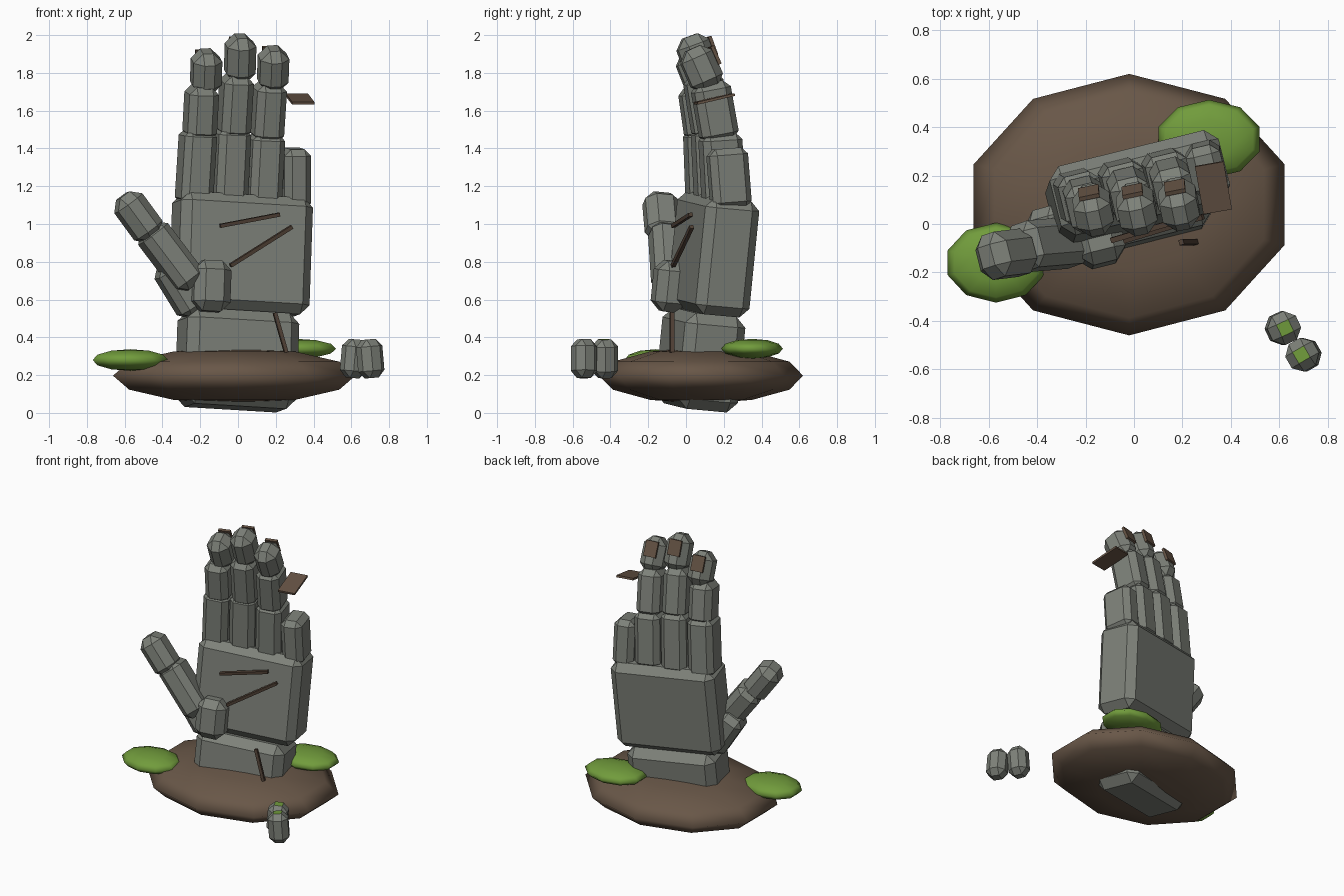
import bpy, bmesh, math
from mathutils import Vector, Matrix

if "Cube" in bpy.data.objects:
    bpy.data.objects.remove(bpy.data.objects["Cube"])


def mat(name, r, g, b):
    m = bpy.data.materials.new(name)
    m.diffuse_color = (r, g, b, 1)
    m.use_nodes = True
    m.node_tree.nodes["Principled BSDF"].inputs["Base Color"].default_value = m.diffuse_color
    return m


STONE = mat("grey stone", 0.205, 0.218, 0.19)
EARTH = mat("brown earth", 0.14, 0.095, 0.064)
MOSS = mat("green moss", 0.165, 0.33, 0.045)
NAIL = mat("nail brown", 0.13, 0.086, 0.058)
CRACK = mat("crack brown", 0.085, 0.055, 0.038)

HX = Vector((0.97, 0.24, -0.06)).normalized()   # across the hand
HZ = Vector((0.035, 0.10, 0.994)).normalized()  # up the hand


def frame(zaxis, xhint=HX):
    z = Vector(zaxis).normalized()
    x = (xhint - z * xhint.dot(z)).normalized()
    y = z.cross(x)
    return Matrix((x, y, z)).transposed()


def finish(name, bm, rot, loc, mats, smooth=False):
    bm.transform(Matrix.Translation(Vector(loc)) @ rot.to_4x4())
    bm.normal_update()
    for f in bm.faces:
        f.smooth = smooth
    me = bpy.data.meshes.new(name)
    bm.to_mesh(me)
    bm.free()
    for m in mats:
        me.materials.append(m)
    ob = bpy.data.objects.new(name, me)
    bpy.context.collection.objects.link(ob)
    return ob


def block(name, loc, size, rot, bevel=0.0, m=STONE, top=None):
    bm = bmesh.new()
    bmesh.ops.create_cube(bm, size=1)
    bmesh.ops.scale(bm, vec=size, verts=bm.verts)
    if bevel:
        bmesh.ops.bevel(bm, geom=bm.edges[:], offset=bevel, segments=1,
                        profile=0.5, affect='EDGES')
    bm.normal_update()
    if top:  # flat cap takes the second colour
        for f in bm.faces:
            if f.normal.z > 0.95:
                f.material_index = 1
    return finish(name, bm, rot, loc, [m] + ([top] if top else []))


def segment(name, p0, p1, w, t, bevel, m=STONE, xhint=HX):
    p0, p1 = Vector(p0), Vector(p1)
    return block(name, (p0 + p1) / 2, (w, t, (p1 - p0).length),
                 frame(p1 - p0, xhint), bevel, m)


def pad(name, loc, radii, m):
    bm = bmesh.new()
    bmesh.ops.create_uvsphere(bm, u_segments=10, v_segments=6, radius=1)
    bmesh.ops.scale(bm, vec=radii, verts=bm.verts)
    return finish(name, bm, Matrix.Identity(3), loc, [m], True)


# Ground mound and moss
pad("earth_mound", (-0.02, 0.08, 0.197), (0.675, 0.54, 0.148), EARTH)
pad("moss_left", (-0.57, -0.16, 0.28), (0.21, 0.165, 0.057), MOSS)
pad("moss_right", (0.31, 0.35, 0.34), (0.22, 0.163, 0.052), MOSS)

# Wrist and palm
H = frame(HZ)
block("wrist", (-0.005, 0.075, 0.28), (0.61, 0.33, 0.51), H, 0.055)
block("palm", (0.015, 0.145, 0.84), (0.72, 0.295, 0.62), H, 0.05)

# Thumb
block("thumb_mound", (-0.145, -0.075, 0.67), (0.20, 0.19, 0.27), H, 0.05)
segment("thumb_root", (-0.22, 0.0, 0.53), (-0.38, -0.03, 0.79), 0.17, 0.19, 0.04)
segment("thumb_lower", (-0.24, -0.075, 0.67), (-0.475, -0.095, 0.98), 0.17, 0.20, 0.042)
segment("thumb_tip", (-0.445, -0.115, 0.925), (-0.61, -0.135, 1.15), 0.165, 0.19, 0.05)

# Fingers: proximal, middle and tip points, with a nail on each tip
fingers = {
    "index": [(-0.235, 0.115, 1.10), (-0.21, 0.10, 1.50), (-0.205, 0.10, 1.45),
              (-0.19, 0.06, 1.73), (-0.172, 0.10, 1.70), (-0.165, 0.015, 1.915)],
    "middle": [(-0.05, 0.16, 1.10), (-0.03, 0.14, 1.51), (-0.025, 0.14, 1.46),
               (-0.005, 0.085, 1.79), (0.008, 0.105, 1.76), (0.015, 0.02, 1.995)],
    "ring": [(0.13, 0.20, 1.10), (0.15, 0.18, 1.48), (0.15, 0.18, 1.44),
             (0.17, 0.125, 1.75), (0.182, 0.13, 1.715), (0.19, 0.035, 1.93)],
}
for n, p in fingers.items():
    segment(n + "_base", p[0], p[1], 0.175, 0.215, 0.035)
    segment(n + "_middle", p[2], p[3], 0.16, 0.20, 0.038)
    segment(n + "_tip", p[4], p[5], 0.155, 0.18, 0.05)
    a, b = Vector(p[4]), Vector(p[5])
    R = frame(b - a)
    block(n + "_nail", (a + b) / 2 + R @ Vector((0, 0.093, 0.035)),
          (0.085, 0.018, 0.105), R, 0, NAIL)
segment("little_stump", (0.30, 0.24, 1.08), (0.30, 0.215, 1.40), 0.145, 0.21, 0.035)

# Loose nail plate beside the ring finger
tilt = Matrix.Rotation(math.radians(10), 3, 'Z') @ Matrix.Rotation(math.radians(13), 3, 'X')
block("loose_nail", (0.328, 0.15, 1.662), (0.12, 0.205, 0.014), tilt, 0, NAIL)

# Cracks across palm and wrist
cracks = [((-0.095, -0.068, 0.99), (0.22, 0.025, 1.05)),
          ((-0.04, -0.068, 0.78), (0.285, 0.03, 0.985)),
          ((0.195, -0.075, 0.53), (0.255, -0.075, 0.32))]
for i, (a, b) in enumerate(cracks):
    segment("crack_%d" % (i + 1), a, b, 0.02, 0.022, 0, CRACK, Vector((0.3, 0, 1)) if i < 2 else HX)

# Broken finger pieces with mossy ends
for i, (loc, ang, lean) in enumerate([((0.615, -0.43, 0.287), 25, 5),
                                      ((0.70, -0.54, 0.287), 30, -5)]):
    R = Matrix.Rotation(math.radians(lean), 3, 'Y') @ Matrix.Rotation(math.radians(ang), 3, 'Z')
    block("broken_piece_%d" % (i + 1), loc, (0.13, 0.13, 0.205), R, 0.038, STONE, MOSS)
